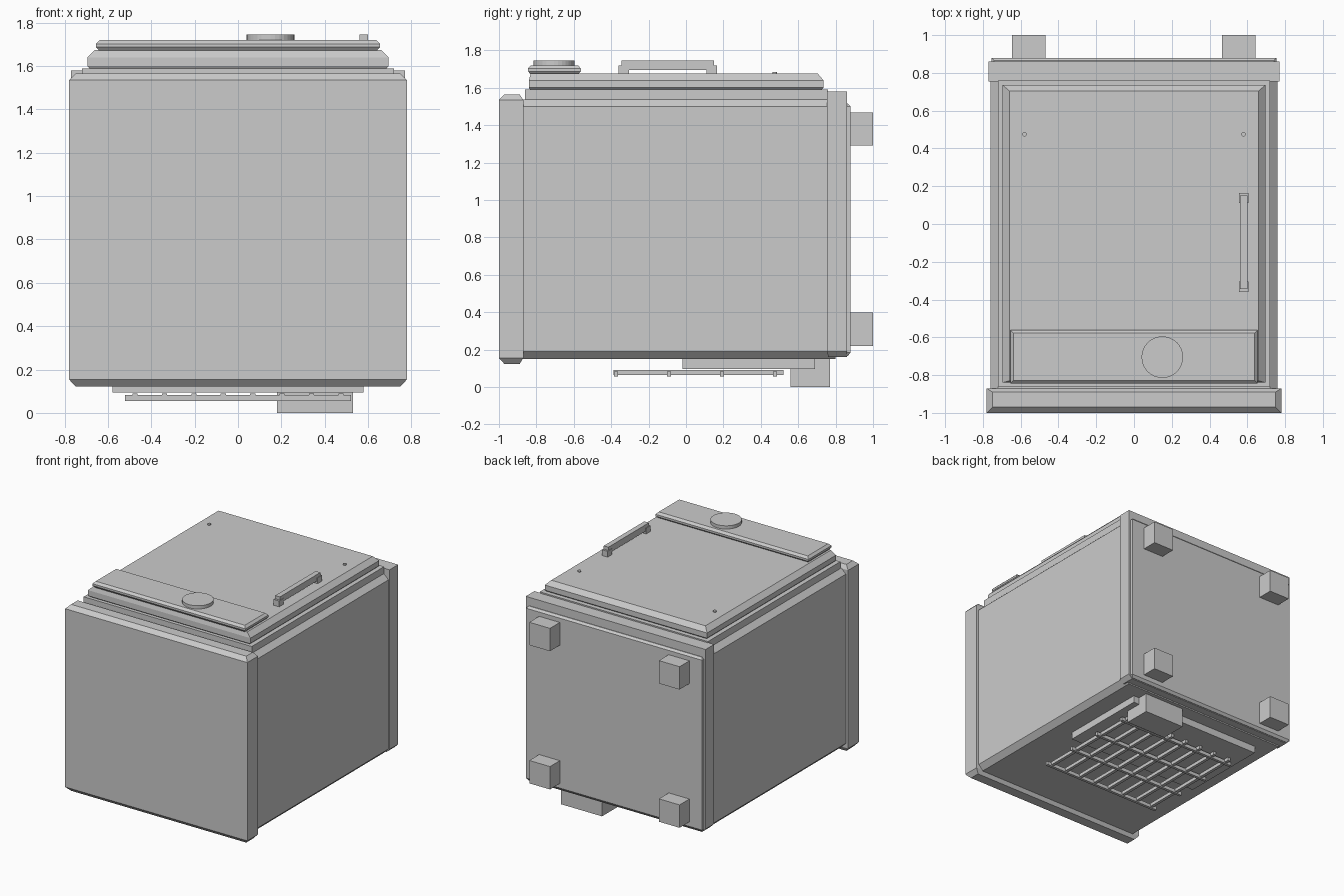
import bpy, bmesh, math

if "Cube" in bpy.data.objects:
    bpy.data.objects.remove(bpy.data.objects["Cube"])

grey = bpy.data.materials.new("appliance_grey")
grey.diffuse_color = (0.6, 0.6, 0.6, 1)
grey.use_nodes = True
grey.node_tree.nodes["Principled BSDF"].inputs["Base Color"].default_value = grey.diffuse_color


def finish(name, bm):
    bmesh.ops.recalc_face_normals(bm, faces=bm.faces[:])
    me = bpy.data.meshes.new(name)
    bm.to_mesh(me)
    bm.free()
    me.materials.append(grey)
    ob = bpy.data.objects.new(name, me)
    bpy.context.collection.objects.link(ob)
    return ob


def stack(name, rings):
    """Closed solid from rectangles (x0, x1, y0, y1, z) stacked along z."""
    bm = bmesh.new()
    loops = [[bm.verts.new(p) for p in ((a, c, z), (b, c, z), (b, d, z), (a, d, z))]
             for a, b, c, d, z in rings]
    for lo, hi in zip(loops, loops[1:]):
        for i in range(4):
            j = (i + 1) % 4
            bm.faces.new((lo[i], lo[j], hi[j], hi[i]))
    bm.faces.new(loops[0][::-1])
    bm.faces.new(loops[-1])
    return finish(name, bm)


def box(name, x0, x1, y0, y1, z0, z1):
    return stack(name, [(x0, x1, y0, y1, z0), (x0, x1, y0, y1, z1)])


def sym(x, y0, y1, z):
    return (-x, x, y0, y1, z)


def disc(name, x, y, r, z0, z1, n):
    bm = bmesh.new()
    bmesh.ops.create_cone(bm, cap_ends=True, segments=n, radius1=r, radius2=r, depth=z1 - z0)
    bmesh.ops.translate(bm, verts=bm.verts[:], vec=(x, y, (z0 + z1) / 2))
    return finish(name, bm)


# Cabinet lying on its back, with bevelled long edges
stack("cabinet", [sym(.72, -.88, .80, .15), sym(.76, -.88, .80, .19),
                  sym(.76, -.88, .80, 1.50), sym(.72, -.88, .80, 1.537)])

# Worktop slab with bevelled rims
stack("worktop", [sym(.75, -.97, -.89, .122), sym(.78, -1, -.87, .155),
                  sym(.78, -1, -.87, 1.535), sym(.75, -.97, -.89, 1.565)])

# Base flange and base plate
stack("base_flange", [sym(.74, .76, .86, .16), sym(.77, .755, .86, .19),
                      sym(.77, .755, .86, 1.58)])
stack("base_plate", [sym(.74, .85, .865, .165), sym(.755, .85, .88, .185),
                     sym(.755, .85, .88, 1.50), sym(.74, .85, .865, 1.515)])

# Front frame and door
box("front_frame", -.72, .72, -.86, .76, 1.52, 1.59)
stack("door", [sym(.68, -.83, .72, 1.585), sym(.695, -.84, .735, 1.60),
               sym(.695, -.84, .735, 1.64), sym(.66, -.83, .705, 1.675)])

# Control panel with dial
stack("control_panel", [sym(.64, -.83, -.58, 1.67), sym(.655, -.845, -.562, 1.688),
                        sym(.655, -.845, -.562, 1.703), sym(.638, -.828, -.578, 1.72)])
disc("dial", .15, -.705, .11, 1.715, 1.745, 32)

# Door handle
box("handle_bar", .56, .60, -.345, .15, 1.695, 1.745)
for i, y in enumerate((-.36, .11)):
    box(f"handle_post_{i}", .555, .605, y, y + .055, 1.67, 1.72)

# Door screws
for i, x in enumerate((-.58, .58)):
    disc(f"door_screw_{i}", x, .475, .012, 1.67, 1.685, 12)

# Feet
for i, x in enumerate((-.645, .465)):
    for j, z in enumerate((.22, 1.29)):
        box(f"foot_{i}{j}", x, x + .177, .87, 1, z, z + .177)

# Rear cover plate and compressor housing
box("rear_cover", -.58, .58, -.02, .69, .095, .16)
box("rear_housing", .18, .53, .56, .77, 0, .16)

# Rear grille of crossed rods
for i in range(4):
    y = -.375 + i * .2833
    box(f"grille_long_rod_{i}", -.522, .522, y - .011, y + .011, .055, .083)
for i in range(8):
    x = -.475 + i * .1357
    box(f"grille_cross_rod_{i}", x - .012, x + .012, -.387, .522, .064, .09)
